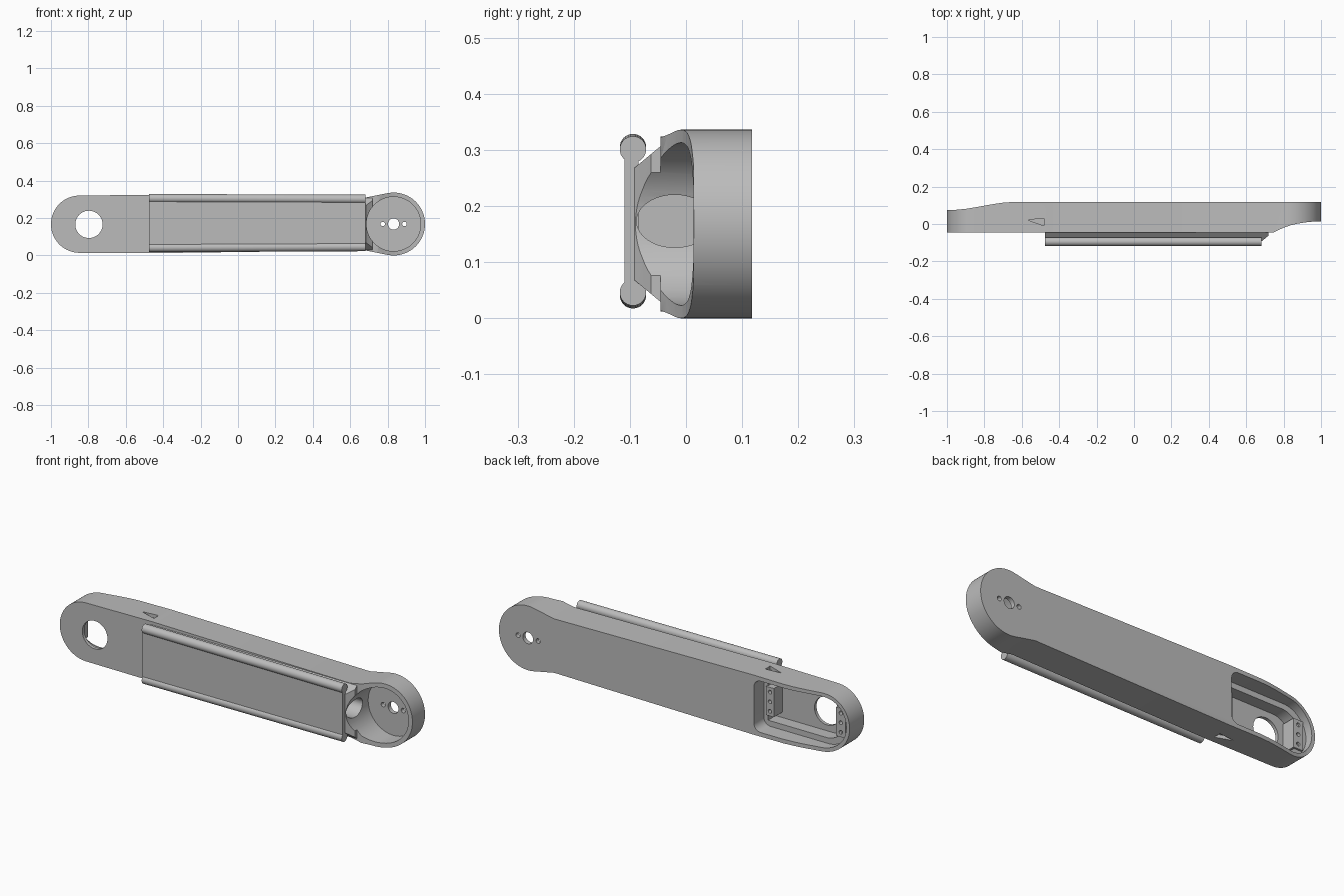
import bpy, bmesh, math
from mathutils import Vector

if "Cube" in bpy.data.objects:
    bpy.data.objects.remove(bpy.data.objects["Cube"], do_unlink=True)

grey = bpy.data.materials.new("matte grey")
grey.use_nodes = True
grey.diffuse_color = (0.5, 0.5, 0.5, 1)
grey.node_tree.nodes["Principled BSDF"].inputs["Base Color"].default_value = (0.5, 0.5, 0.5, 1)

MID = 0.168      # height of the arm's centre line
CUP_X, HUB_X = 0.832, -0.847


def prism(name, points, axis, low, high):
    """Extrude a closed 2D outline along the given axis."""
    place = {"x": lambda a, b, d: (d, a, b),
             "y": lambda a, b, d: (a, d, b),
             "z": lambda a, b, d: (a, b, d)}[axis]
    bm = bmesh.new()
    face = bm.faces.new([bm.verts.new(place(a, b, low)) for a, b in points])
    side = bmesh.ops.extrude_face_region(bm, geom=[face])
    moved = [v for v in side["geom"] if isinstance(v, bmesh.types.BMVert)]
    bmesh.ops.translate(bm, verts=moved, vec=Vector(place(0, 0, high - low)))
    bmesh.ops.recalc_face_normals(bm, faces=bm.faces)
    mesh = bpy.data.meshes.new(name)
    bm.to_mesh(mesh)
    bm.free()
    mesh.materials.append(grey)
    ob = bpy.data.objects.new(name, mesh)
    bpy.context.collection.objects.link(ob)
    return ob


def arc(cx, cy, rx, start, end, steps=40, ry=None):
    ry = ry or rx
    angles = [math.radians(start + (end - start) * i / steps) for i in range(steps + 1)]
    return [(cx + rx * math.cos(a), cy + ry * math.sin(a)) for a in angles]


def circle(cx, cy, r, steps=40, ry=None):
    return arc(cx, cy, r, 0, 360, steps, ry)[:-1]


def box(x0, x1, z0, z1):
    return [(x0, z0), (x1, z0), (x1, z1), (x0, z1)]


def combine(target, other, operation="DIFFERENCE"):
    mod = target.modifiers.new("join", "BOOLEAN")
    mod.operation, mod.solver, mod.object = operation, "EXACT", other
    bpy.context.view_layer.objects.active = target
    bpy.ops.object.modifier_apply(modifier=mod.name)
    bpy.data.objects.remove(other, do_unlink=True)


def smooth(ob):
    bpy.ops.object.select_all(action="DESELECT")
    ob.select_set(True)
    bpy.context.view_layer.objects.active = ob
    bpy.ops.object.shade_smooth_by_angle(angle=math.radians(30))


# Main arm: rounded hub end, slightly tapering beam, larger round cup end
outline = arc(HUB_X, MID - 0.001, 0.153, 90, 270)
outline += [(-0.47, 0.012), (0.68, 0.027)]
outline += arc(CUP_X, MID, 0.168, -101, 101, 60)
outline += [(0.68, 0.309), (-0.47, 0.324)]
arm = prism("arm_body", outline, "y", -0.045, 0.118)

# Chamfered front of the beam
taper = [(-0.03, 0.027), (-0.045, 0.029), (-0.092, 0.068),
         (-0.092, 0.268), (-0.045, 0.307), (-0.03, 0.309)]
combine(arm, prism("beam_front", taper, "x", -0.475, 0.72), "UNION")

# Sweeping front rim of the cup
rim = [(0.685, -0.2), (0.685, -0.092), (0.70, -0.078), (0.72, -0.062), (0.74, -0.049),
       (0.77, -0.033), (0.80, -0.02), (0.84, -0.006), (0.88, 0.003), (0.92, 0.009),
       (0.96, 0.013), (1.1, 0.016), (1.1, -0.2)]
combine(arm, prism("rim_cutter", rim, "z", -0.2, 0.6))

# Cup recess with its shaft hole, screw holes and cable opening
combine(arm, prism("cup_cutter", circle(CUP_X, MID, 0.145, 72), "y", -0.3, 0.095))
for x, r in ((CUP_X, 0.03), (CUP_X - 0.058, 0.012), (CUP_X + 0.058, 0.012)):
    combine(arm, prism("bolt_cutter", circle(x, MID, r, 28), "y", 0, 0.3))
combine(arm, prism("cable_cutter", circle(-0.02, MID + 0.005, 0.068, 40, 0.047), "x", 0.5, CUP_X))

# Back of the hub end sweeps down to a thinner rim
sweep = [(-1.1, 0.3), (-1.1, 0.075), (-0.95, 0.076), (-0.9, 0.081), (-0.85, 0.089),
         (-0.8, 0.098), (-0.75, 0.107), (-0.7, 0.114), (-0.64, 0.1185), (-0.6, 0.3)]
combine(arm, prism("sweep_cutter", sweep, "z", -0.2, 0.6))

# Hub cavity opening at the back: wide upper part, narrower floor pocket
cavity = arc(HUB_X, MID, 0.134, 90, 270)
cavity += arc(-0.515, MID - 0.094, 0.04, -90, 0, 8) + arc(-0.515, MID + 0.094, 0.04, 0, 90, 8)
combine(arm, prism("cavity_cutter", cavity, "y", 0.035, 0.3))
pocket = arc(HUB_X + 0.01, MID, 0.105, 90, 270) + [(-0.50, MID - 0.105), (-0.50, MID + 0.105)]
combine(arm, prism("pocket_cutter", pocket, "y", -0.028, 0.3))
combine(arm, prism("hub_hole_cutter", circle(-0.797, MID - 0.002, 0.073, 56), "y", -0.3, 0.2))

# Wedge shaped slots on the top and bottom
for low, high in ((0.306, 0.5), (-0.2, 0.03)):
    wedge = [(-0.57, 0.022), (-0.48, -0.01), (-0.48, 0.03)]
    combine(arm, prism("slot_cutter", wedge, "z", low, high))
smooth(arm)

# Screw blocks at both ends of the cavity
for name, x0, x1 in (("outer_screw_block", -0.955, -0.9), ("inner_screw_block", -0.54, -0.495)):
    block = prism(name, box(x0, x1, MID - 0.075, MID + 0.075), "y", -0.035, 0.045)
    for dz in (-0.05, 0, 0.05):
        combine(block, prism("screw_cutter", circle((x0 + x1) / 2, MID + dz, 0.01, 20), "y", 0.0, 0.2))
    smooth(block)

# Front cover plate between two round rails
prism("cover_plate", [(-0.475, 0.043), (0.683, 0.046), (0.683, 0.300), (-0.475, 0.305)],
      "y", -0.11, -0.085)
for name, left_z, right_z in (("upper_rail", 0.305, 0.301), ("lower_rail", 0.041, 0.046)):
    rail = prism(name, circle(-0.0945, 0, 0.0235, 32), "x", -0.475, 0.683)
    for v in rail.data.vertices:
        v.co.z += left_z if v.co.x < 0 else right_z
    smooth(rail)
